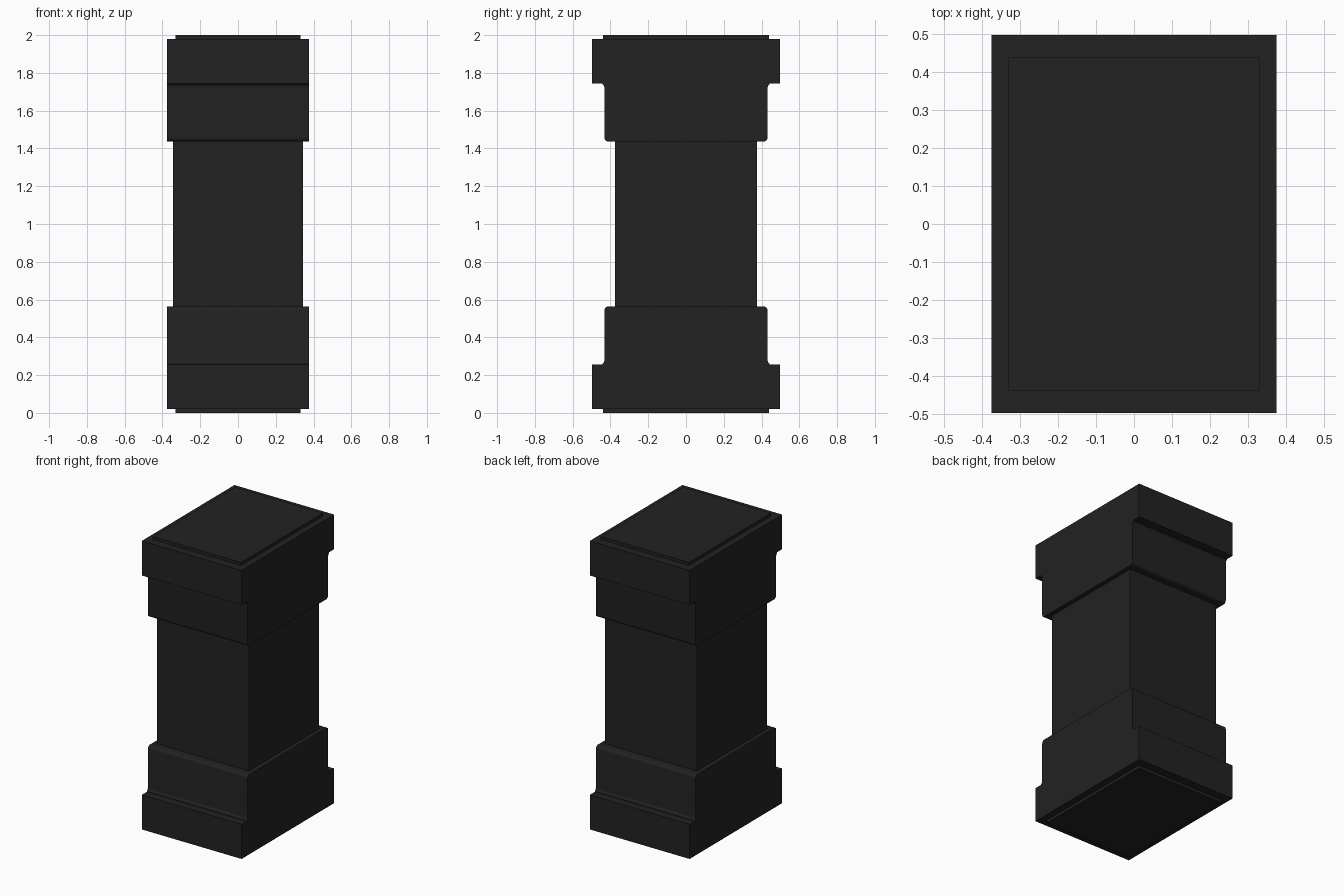
import bpy
import bmesh
from math import cos, sin, pi

cube = bpy.data.objects.get("Cube")
if cube:
    bpy.data.objects.remove(cube, do_unlink=True)

stone = bpy.data.materials.new("dark stone")
stone.use_nodes = True
COLOUR = (0.016, 0.016, 0.016, 1)
stone.diffuse_color = COLOUR
stone.node_tree.nodes["Principled BSDF"].inputs["Base Color"].default_value = COLOUR


def finish(name, bm):
    bmesh.ops.recalc_face_normals(bm, faces=bm.faces)
    mesh = bpy.data.meshes.new(name)
    bm.to_mesh(mesh)
    bm.free()
    mesh.materials.append(stone)
    obj = bpy.data.objects.new(name, mesh)
    bpy.context.collection.objects.link(obj)
    return obj


def box(name, half_x, half_y, z0, z1):
    bm = bmesh.new()
    bmesh.ops.create_cube(bm, size=1)
    for v in bm.verts:
        v.co.x *= 2 * half_x
        v.co.y *= 2 * half_y
        v.co.z = z0 if v.co.z < 0 else z1
    return finish(name, bm)


def arc(cy, cz, r, start, end, steps=5):
    angles = [start + (end - start) * i / steps for i in range(steps + 1)]
    return [(cy + r * cos(a), cz + r * sin(a)) for a in angles]


def moulding(name, flip):
    """Stepped block: side profile extruded across the width."""
    half = [(0.497, 0.02), (0.497, 0.255), (0.443, 0.255)]
    half += arc(0.457, 0.28, 0.025, -pi / 2 - 0.6, -pi)       # small cove
    half += arc(0.412, 0.543, 0.02, 0, pi / 2)                # rounded shoulder
    outline = half + [(-y, z) for y, z in reversed(half)]
    bm = bmesh.new()
    verts = [bm.verts.new((-0.375, y, 2 - z if flip else z)) for y, z in outline]
    face = bm.faces.new(verts)
    ext = bmesh.ops.extrude_face_region(bm, geom=[face])
    moved = [g for g in ext["geom"] if isinstance(g, bmesh.types.BMVert)]
    bmesh.ops.translate(bm, verts=moved, vec=(0.75, 0, 0))
    obj = finish(name, bm)
    bpy.ops.object.select_all(action="DESELECT")
    obj.select_set(True)
    bpy.context.view_layer.objects.active = obj
    bpy.ops.object.shade_smooth_by_angle()


# Base and capital share one profile
moulding("base_block", False)
moulding("capital_block", True)

# Plain shaft between them
box("shaft", 0.345, 0.375, 0.55, 1.45)

# Thin inset plates at the ends
box("bottom_plate", 0.33, 0.44, 0, 0.03)
box("top_plate", 0.33, 0.44, 1.97, 2)
